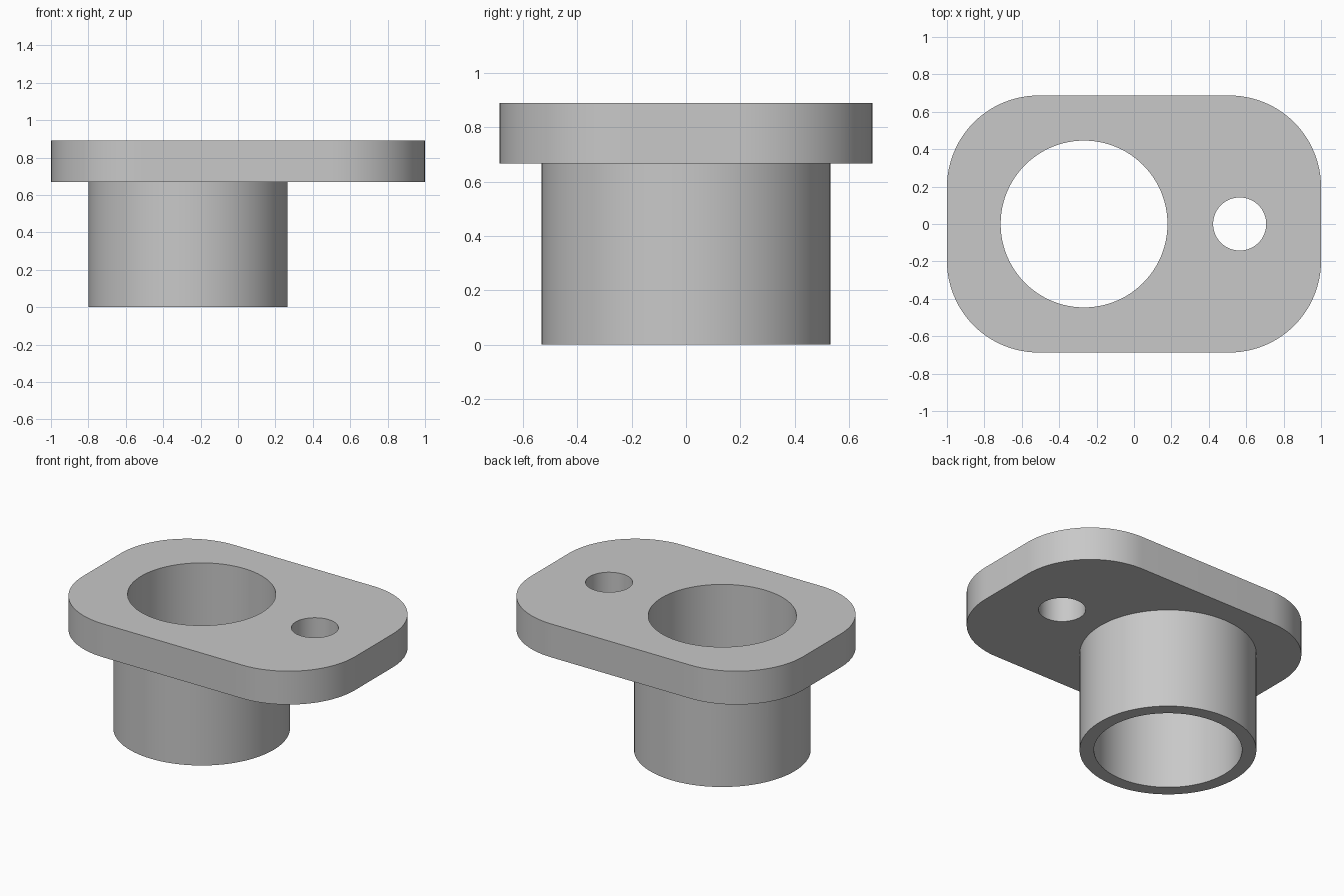
import bpy, bmesh, math

if "Cube" in bpy.data.objects:
    bpy.data.objects.remove(bpy.data.objects["Cube"], do_unlink=True)

grey = bpy.data.materials.new("plain grey")
grey.use_nodes = True
colour = (0.58, 0.58, 0.58, 1)
grey.diffuse_color = colour
grey.node_tree.nodes["Principled BSDF"].inputs["Base Color"].default_value = colour


def arc(cx, cy, radius, start, sweep, steps):
    return [(cx + radius * math.cos(start + sweep * i / steps),
             cy + radius * math.sin(start + sweep * i / steps)) for i in range(steps + 1)]


def circle(cx, radius, sides=96):
    return arc(cx, 0, radius, 0, 2 * math.pi, sides)[:-1]


def prism(name, outline, z0, z1):
    """Extrude a flat outline from z0 to z1."""
    bm = bmesh.new()
    face = bm.faces.new([bm.verts.new((x, y, z0)) for x, y in outline])
    top = bmesh.ops.extrude_face_region(bm, geom=[face])["geom"]
    bmesh.ops.translate(bm, vec=(0, 0, z1 - z0),
                        verts=[v for v in top if isinstance(v, bmesh.types.BMVert)])
    bmesh.ops.recalc_face_normals(bm, faces=bm.faces)
    mesh = bpy.data.meshes.new(name)
    bm.to_mesh(mesh)
    bm.free()
    mesh.materials.append(grey)
    obj = bpy.data.objects.new(name, mesh)
    bpy.context.collection.objects.link(obj)
    return obj


def combine(target, tool, operation):
    """Apply a boolean and discard the tool."""
    mod = target.modifiers.new(operation, "BOOLEAN")
    mod.object, mod.operation, mod.solver = tool, operation, "EXACT"
    bpy.context.view_layer.objects.active = target
    bpy.ops.object.modifier_apply(modifier=mod.name)
    bpy.data.objects.remove(tool, do_unlink=True)


HALF_X, HALF_Y, CORNER = 1.0, 0.687, 0.49
PLATE_BOTTOM, PLATE_TOP = 0.668, 0.89
BORE_X, PIN_X = -0.267, 0.565

# Rounded flange plate
outline = []
for i, (sx, sy) in enumerate([(1, 1), (-1, 1), (-1, -1), (1, -1)]):
    outline += arc(sx * (HALF_X - CORNER), sy * (HALF_Y - CORNER), CORNER,
                   i * math.pi / 2, math.pi / 2, 24)
flange = prism("flanged_bushing", outline, PLATE_BOTTOM, PLATE_TOP)

# Sleeve below the plate, then the main bore and the small fixing hole
combine(flange, prism("sleeve", circle(BORE_X, 0.532), 0, 0.78), "UNION")
combine(flange, prism("bore_cutter", circle(BORE_X, 0.446), -0.2, 1.2), "DIFFERENCE")
combine(flange, prism("pin_hole_cutter", circle(PIN_X, 0.142, 64), 0.5, 1.2), "DIFFERENCE")

# Smooth curved walls, crisp rims
bpy.ops.object.select_all(action="DESELECT")
flange.select_set(True)
bpy.context.view_layer.objects.active = flange
bpy.ops.object.shade_smooth_by_angle(angle=math.radians(30))
